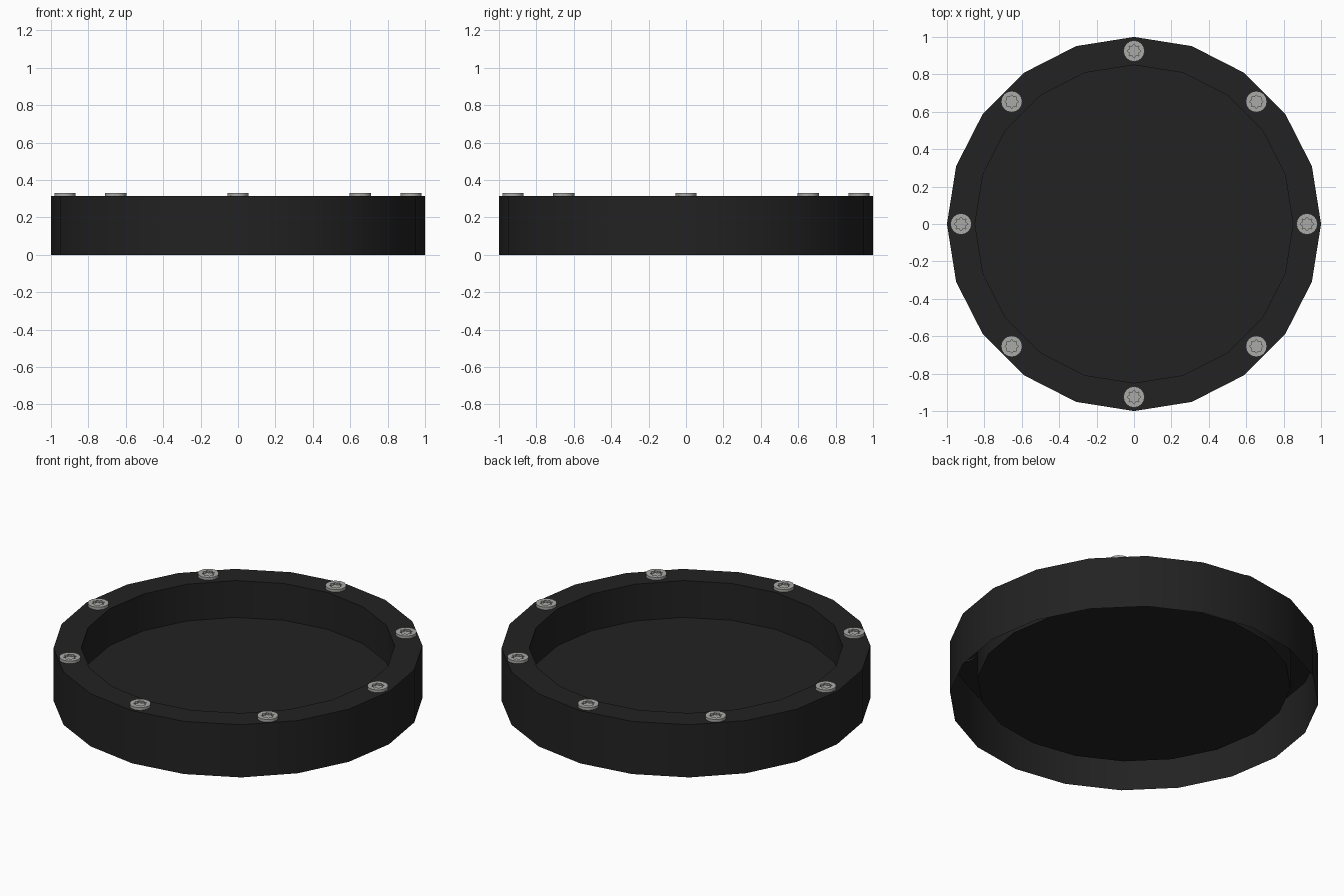
import bpy, bmesh, math

if "Cube" in bpy.data.objects:
    bpy.data.objects.remove(bpy.data.objects["Cube"])

SIDES = 20
TOP = 0.315
FLOOR = 0.095


def material(name, rgb):
    m = bpy.data.materials.new(name)
    m.diffuse_color = (*rgb, 1.0)
    m.use_nodes = True
    m.node_tree.nodes["Principled BSDF"].inputs["Base Color"].default_value = m.diffuse_color
    return m


black = material("matte_black", (0.016, 0.016, 0.016))
steel = material("light_steel", (0.40, 0.40, 0.39))


def loft(bm, rings, cap=True):
    """Skin rings of points in order; optionally fill the last ring."""
    loops = [[bm.verts.new(p) for p in ring] for ring in rings]
    n = len(loops[0])
    for a, b in zip(loops, loops[1:]):
        for i in range(n):
            j = (i + 1) % n
            bm.faces.new((a[i], a[j], b[j], b[i]))
    if cap:
        bm.faces.new(loops[-1])


def circle(r, z, n, cx=0.0, cy=0.0, r2=None):
    """Ring of points; r2 makes every second point a star valley."""
    pts = []
    for i in range(n):
        a = 2 * math.pi * i / n
        q = r2 if (r2 and i % 2) else r
        pts.append((cx + q * math.cos(a), cy + q * math.sin(a), z))
    return pts


def finish(name, bm, mat):
    me = bpy.data.meshes.new(name)
    bm.to_mesh(me)
    bm.free()
    me.materials.append(mat)
    ob = bpy.data.objects.new(name, me)
    bpy.context.collection.objects.link(ob)
    bpy.ops.object.select_all(action='DESELECT')
    ob.select_set(True)
    bpy.context.view_layer.objects.active = ob
    bpy.ops.object.shade_smooth_by_angle(angle=math.radians(30))
    return ob


# Tray: outer wall, flat rim, inner wall and floor, open underneath
bm = bmesh.new()
loft(bm, [circle(1.0, 0.0, SIDES), circle(1.0, TOP, SIDES),
          circle(0.85, TOP, SIDES), circle(0.85, FLOOR, SIDES)])
finish("round_tray", bm, black)

# Eight rim bolts with a star-shaped drive recess
for k in range(8):
    a = k * math.pi / 4
    c = (0.925 * math.cos(a), 0.925 * math.sin(a))
    bm = bmesh.new()
    loft(bm, [circle(0.057, TOP - 0.003, 16, *c),
              circle(0.057, 0.331, 16, *c),
              circle(0.036, 0.331, 16, *c, r2=0.026),
              circle(0.036, 0.319, 16, *c, r2=0.026)])
    finish(f"rim_bolt_{k + 1}", bm, steel)
